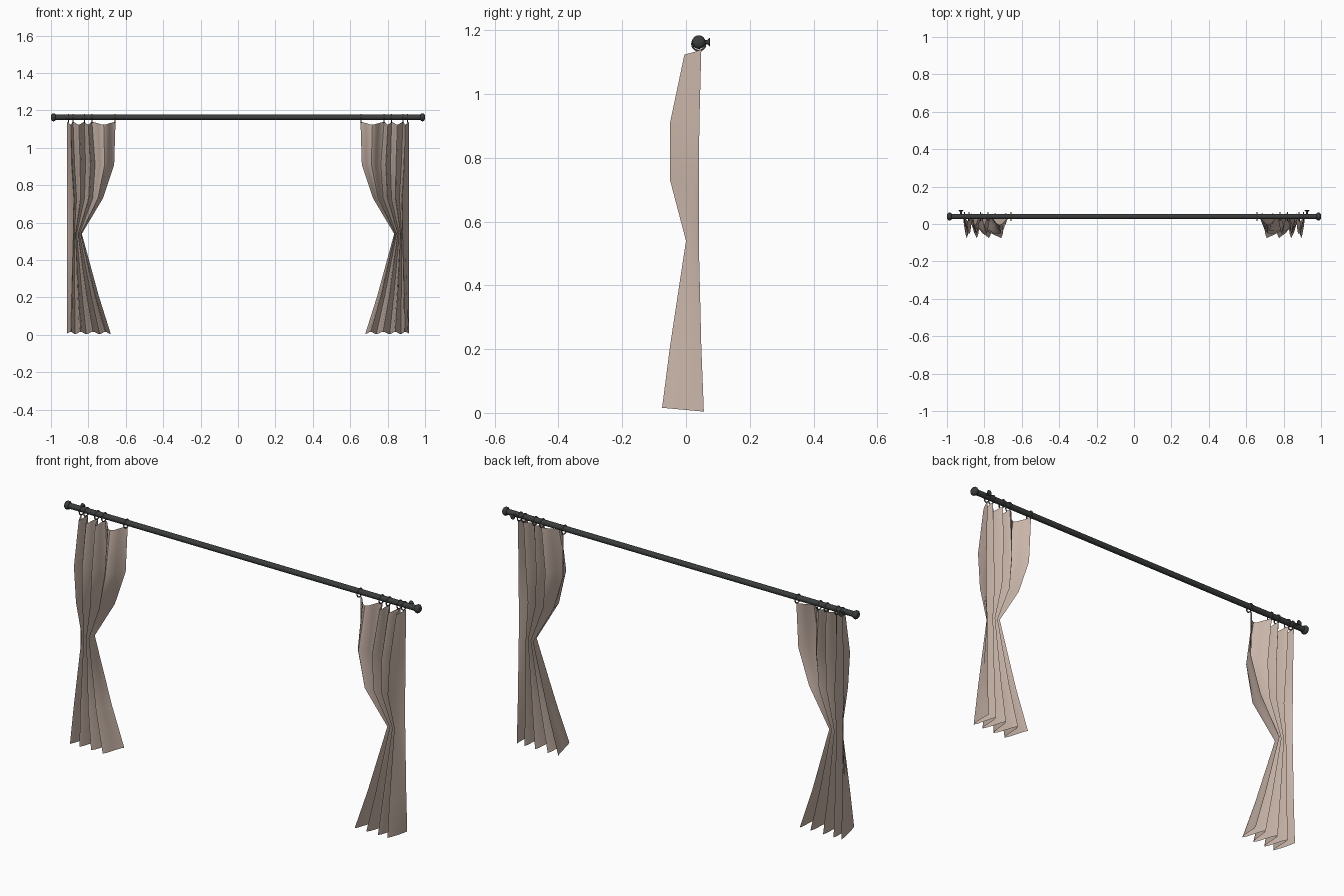
import bpy, bmesh, math
from mathutils import Vector, Matrix

if "Cube" in bpy.data.objects:
    bpy.data.objects.remove(bpy.data.objects["Cube"])

def mat(name, col):
    m = bpy.data.materials.new(name)
    m.diffuse_color = (*col, 1)
    m.use_nodes = True
    m.node_tree.nodes["Principled BSDF"].inputs["Base Color"].default_value = m.diffuse_color
    return m

CLOTH = mat("beige cloth", (0.58, 0.46, 0.395))
IRON = mat("dark iron", (0.042, 0.047, 0.046))
RING = mat("dull bronze", (0.14, 0.12, 0.10))

ROD_Y, ROD_Z = 0.04, 1.163

def finish(bm, name, m, smooth=40):
    bmesh.ops.recalc_face_normals(bm, faces=bm.faces)
    me = bpy.data.meshes.new(name)
    bm.to_mesh(me)
    bm.free()
    me.materials.append(m)
    ob = bpy.data.objects.new(name, me)
    bpy.context.collection.objects.link(ob)
    bpy.ops.object.select_all(action='DESELECT')
    ob.select_set(True)
    bpy.context.view_layer.objects.active = ob
    bpy.ops.object.shade_smooth_by_angle(angle=math.radians(smooth))
    return ob

def lathe(name, origin, axis, prof, m, n=16):
    """Revolve (distance, radius) pairs about an axis, with closed ends."""
    bm = bmesh.new()
    rot = Vector((0, 0, 1)).rotation_difference(Vector(axis)).to_matrix()
    rings = []
    for d, r in prof:
        rings.append([bm.verts.new(Vector(origin) + rot @ Vector(
            (r * math.cos(2 * math.pi * i / n), r * math.sin(2 * math.pi * i / n), d)))
            for i in range(n)])
    for a, b in zip(rings, rings[1:]):
        for i in range(n):
            bm.faces.new((a[i], a[(i + 1) % n], b[(i + 1) % n], b[i]))
    bm.faces.new(rings[0])
    bm.faces.new(rings[-1])
    return finish(bm, name, m)

# curtain rows: z, outer x, inner x, front y, back y, fold boundaries
LOW = (0, .2, .45, .75, 1)
ROWS = [
    (1.138, -.907, -.655, -.005, .048, (0, .1, .34, .5, 1)),
    (0.91, -.905, -.662, -.05, .042, (0, .13, .37, .58, 1)),
    (0.73, -.892, -.722, -.05, .040, (0, .17, .42, .68, 1)),
    (0.54, -.885, -.835, 0.0, .040, LOW),
    (0.21, -.905, -.745, -.05, .048, LOW),
    (0.004, -.918, -.68, -.075, .056, LOW),
]
STEPS = 8

def curtain(name, side):
    bm = bmesh.new()
    grid = []
    for k, (z, xo, xi, yf, yb, br) in enumerate(ROWS):
        row = []
        for j in range(4 * STEPS + 1):
            fold = min(j // STEPS, 3)
            t = j / STEPS - fold
            u = br[fold] + (br[fold + 1] - br[fold]) * t
            f = 0.5 - 0.5 * math.cos(2 * math.pi * t)   # 0 back, 1 front
            x = xo + (xi - xo) * u
            if j < 3:                                    # straight outer back edge
                x += (-.914 - x) * (1 - j / 3)
            zz = z
            if k == 0:
                zz -= 0.014 * f                          # sag between rings
            if k == len(ROWS) - 1:
                zz += 0.012 * f                          # hem lifts in front
            row.append(bm.verts.new((-side * x, yb + (yf - yb) * f, zz)))
        grid.append(row)
    for a, b in zip(grid, grid[1:]):
        for i in range(len(a) - 1):
            q = (a[i], b[i], b[i + 1], a[i + 1])
            bm.faces.new(q if side < 0 else q[::-1])
    finish(bm, name, CLOTH, 60)

def ring(name, x):
    bm = bmesh.new()
    n, k, R, r = 20, 8, 0.021, 0.003
    v = [[bm.verts.new((x + r * math.sin(2 * math.pi * j / k),
                        ROD_Y + (R + r * math.cos(2 * math.pi * j / k)) * math.cos(2 * math.pi * i / n),
                        ROD_Z - .006 + (R + r * math.cos(2 * math.pi * j / k)) * math.sin(2 * math.pi * i / n)))
          for j in range(k)] for i in range(n)]
    for i in range(n):
        for j in range(k):
            bm.faces.new((v[i][j], v[(i + 1) % n][j], v[(i + 1) % n][(j + 1) % k], v[i][(j + 1) % k]))
    finish(bm, name, RING)

# rod
lathe("rod", (-.985, ROD_Y, ROD_Z), (1, 0, 0), [(0, .014), (1.97, .014)], IRON)

for side, tag in ((-1, "left"), (1, "right")):
    curtain("curtain_" + tag, side)
    # rounded end knob
    lathe("finial_" + tag, (side * .975, ROD_Y, ROD_Z), (side, 0, 0),
          [(0, .014), (.002, .018), (.007, .021), (.013, .0215), (.019, .019), (.023, .014), (.025, .006)], IRON)
    # wall bracket with flared foot
    lathe("bracket_" + tag, (side * .925, ROD_Y, ROD_Z), (0, 1, 0),
          [(0, .006), (.022, .006), (.027, .007), (.033, .013), (.035, .013)], IRON, 12)
    # curtain rings
    for i, x in enumerate((.907, .882, .821, .781, .657)):
        ring("ring_%s_%d" % (tag, i + 1), side * x)
